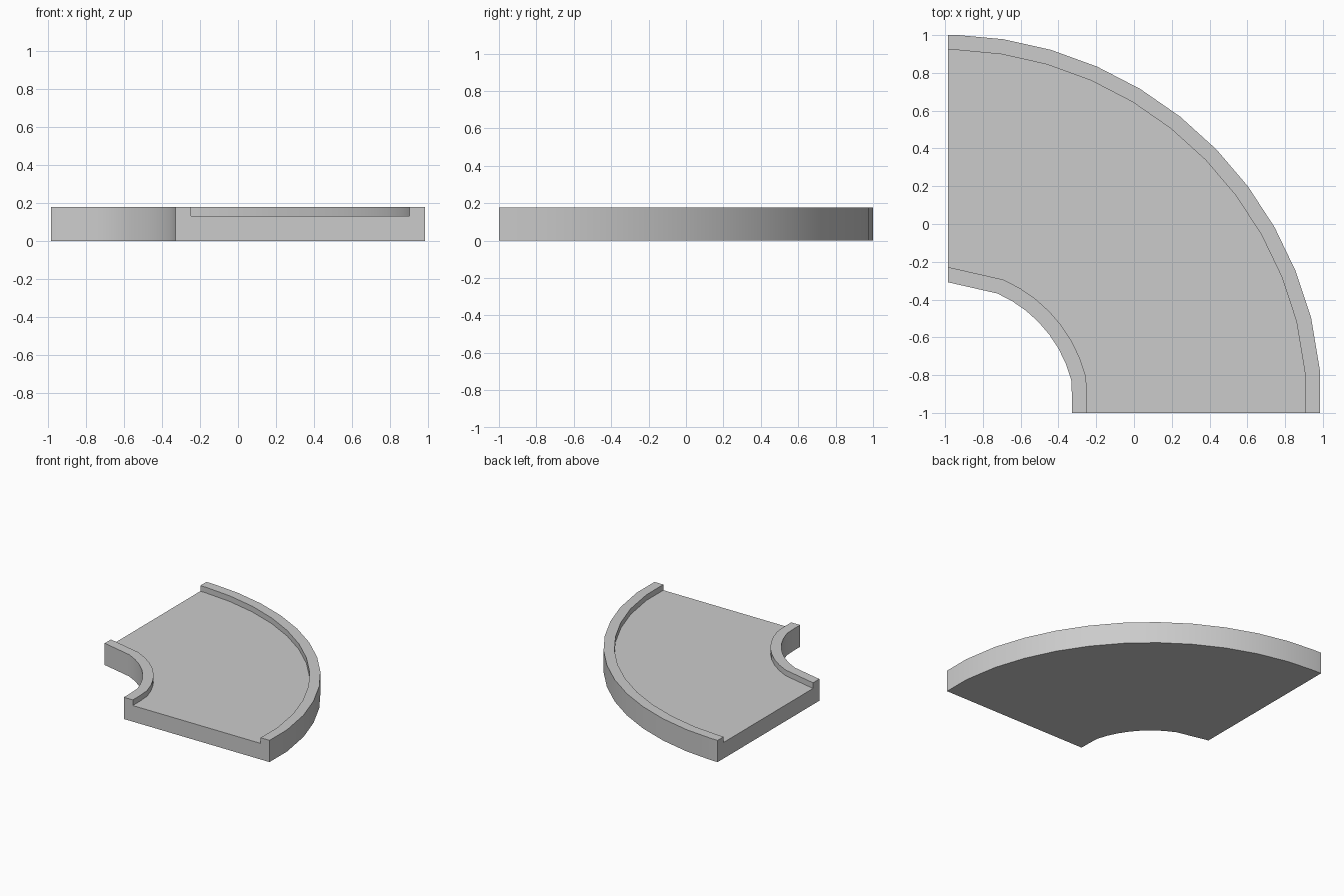
import bpy, bmesh
from math import sin, cos, radians

if "Cube" in bpy.data.objects:
    bpy.data.objects.remove(bpy.data.objects["Cube"])

# Quarter-turn track tile: a channel profile (radius, height) swept round a corner
R_IN, R_OUT, LIP = 0.69, 2.002, 0.08
TOP, FLOOR = 0.177, 0.131
PROFILE = [(R_IN, 0), (R_IN, TOP), (R_IN + LIP, TOP), (R_IN + LIP, FLOOR),
           (R_OUT - LIP, FLOOR), (R_OUT - LIP, TOP), (R_OUT, TOP), (R_OUT, 0)]
ANGLES = [0, 6.5] + [14.6 + 7.39 * k for k in range(10)] + [88, 90]
LAST = len(ANGLES) - 1


def point(r, k):
    """Plan position on the bend, trimmed flat at both ends."""
    if r < 1 and k in (10, 11):          # one long facet on the inner curve
        a, b, t = point(r, 9), point(r, 12), (k - 9) / 3
        return a[0] + (b[0] - a[0]) * t, a[1] + (b[1] - a[1]) * t
    if k == LAST:
        return -0.985, min(r - 1, 1.0)
    a = radians(ANGLES[k])
    return min(r * cos(a), r - 0.018) - 1, min(r * sin(a) - 1, 1.0)


bm = bmesh.new()
rings = [[bm.verts.new((*point(r, k), z)) for r, z in PROFILE]
         for k in range(LAST + 1)]
n = len(PROFILE)
for a, b in zip(rings, rings[1:]):
    for i in range(n):
        j = (i + 1) % n
        bm.faces.new((a[i], a[j], b[j], b[i]))

# End faces of the track
bm.faces.new(rings[0])
bm.faces.new(rings[-1][::-1])
bmesh.ops.recalc_face_normals(bm, faces=bm.faces)

mesh = bpy.data.meshes.new("curved_track")
bm.to_mesh(mesh)
bm.free()
track = bpy.data.objects.new("curved_track", mesh)
bpy.context.collection.objects.link(track)
bpy.context.view_layer.objects.active = track
track.select_set(True)
bpy.ops.object.shade_smooth_by_angle(angle=radians(30))
